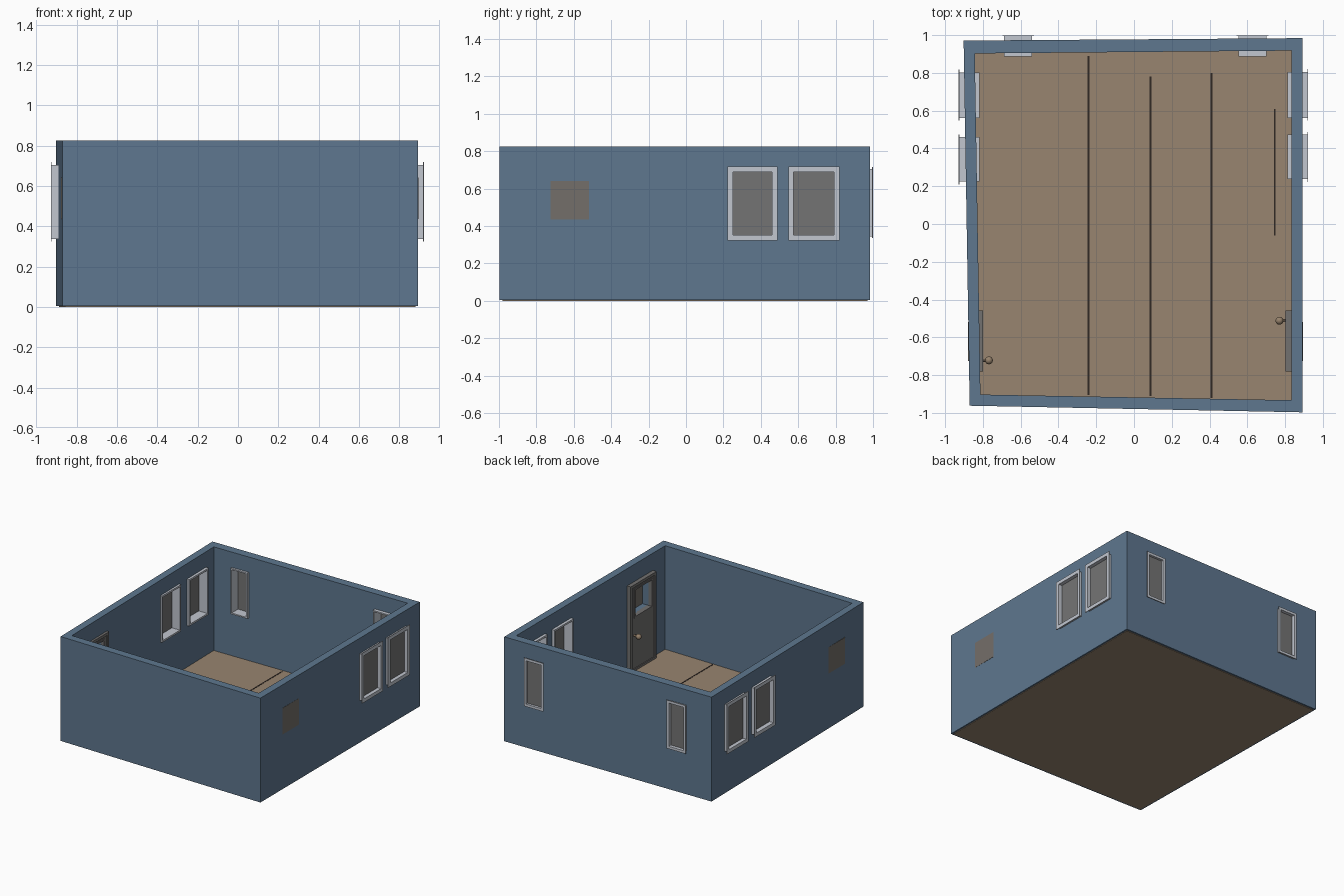
import bpy, bmesh

if "Cube" in bpy.data.objects:
    bpy.data.objects.remove(bpy.data.objects["Cube"])


def material(name, r, g, b):
    lin = [((c / 255 + 0.055) / 1.055) ** 2.4 for c in (r, g, b)]
    m = bpy.data.materials.new(name)
    m.diffuse_color = (*lin, 1)
    m.use_nodes = True
    m.node_tree.nodes["Principled BSDF"].inputs["Base Color"].default_value = m.diffuse_color
    return m


BLUE = material("blue_wall", 94, 119, 143)
FLOOR = material("tan_floor", 152, 133, 112)
FRAME = material("pale_grey_frame", 194, 199, 208)
GLASS = material("grey_glass", 116, 116, 116)
DOOR = material("grey_door", 114, 113, 112)
PANE = material("brown_grey_pane", 116, 111, 106)
KNOB = material("tan_knob", 150, 130, 108)
SEAM = material("dark_seam", 48, 40, 36)


def finish(name, bm, mat):
    bmesh.ops.recalc_face_normals(bm, faces=bm.faces)
    me = bpy.data.meshes.new(name)
    bm.to_mesh(me)
    bm.free()
    ob = bpy.data.objects.new(name, me)
    bpy.context.collection.objects.link(ob)
    if mat:
        me.materials.append(mat)
    return ob


def put(axis, u, n, z):
    # u runs along the wall, n is the coordinate across it
    return (n, u, z) if axis == "x" else (u, n, z)


def skin(bm, loops):
    # closed tube of four-point loops
    vs = [[bm.verts.new(p) for p in lp] for lp in loops]
    for a, b in zip(vs, vs[1:] + vs[:1]):
        for i in range(4):
            j = (i + 1) % 4
            bm.faces.new((a[i], a[j], b[j], b[i]))


def rect(axis, u0, u1, z0, z1, n, t=0.0):
    return [put(axis, u, n, z) for u, z in ((u0 + t, z0 + t), (u1 - t, z0 + t),
                                            (u1 - t, z1 - t), (u0 + t, z1 - t))]


def ring(bm, axis, u0, u1, z0, z1, n0, n1, t):
    skin(bm, [rect(axis, u0, u1, z0, z1, n0), rect(axis, u0, u1, z0, z1, n1),
              rect(axis, u0, u1, z0, z1, n1, t), rect(axis, u0, u1, z0, z1, n0, t)])


def box(bm, axis, u0, u1, z0, z1, n0, n1):
    a = [bm.verts.new(p) for p in rect(axis, u0, u1, z0, z1, n0)]
    b = [bm.verts.new(p) for p in rect(axis, u0, u1, z0, z1, n1)]
    bm.faces.new(a)
    bm.faces.new(b)
    for i in range(4):
        j = (i + 1) % 4
        bm.faces.new((a[i], a[j], b[j], b[i]))


def cut(ob, cutter):
    mod = ob.modifiers.new("cut", "BOOLEAN")
    mod.object = cutter
    mod.solver = "EXACT"
    bpy.context.view_layer.update()
    dg = bpy.context.evaluated_depsgraph_get()
    me = bpy.data.meshes.new_from_object(ob.evaluated_get(dg))
    ob.modifiers.clear()
    ob.data = me


# Slightly irregular four-sided wall ring
outer = [(-0.902, 0.971), (0.893, 0.984), (0.893, -0.997), (-0.87, -0.962)]
inner = [(-0.843, 0.903), (0.834, 0.918), (0.834, -0.933), (-0.813, -0.903)]
Z0, Z1 = 0.004, 0.825
bm = bmesh.new()
skin(bm, [[(x, y, z) for x, y in lp] for lp, z in
          ((outer, Z0), (outer, Z1), (inner, Z1), (inner, Z0))])
walls = finish("walls", bm, BLUE)

# Floor slab, just inside the outer wall faces
bm = bmesh.new()
low = [bm.verts.new((x * 0.985, y * 0.985, 0)) for x, y in outer]
top = [bm.verts.new((x * 0.985, y * 0.985, 0.01)) for x, y in outer]
bm.faces.new(low)
bm.faces.new(top)
for i in range(4):
    j = (i + 1) % 4
    bm.faces.new((low[i], low[j], top[j], top[i]))
finish("floor", bm, FLOOR)

# Narrow dark seams in the floor
bm = bmesh.new()
for x, y0, y1 in ((-0.241, -0.905, 0.89), (0.087, -0.91, 0.78),
                  (0.41, -0.92, 0.80), (0.745, -0.06, 0.61)):
    box(bm, "x", y0, y1, 0.009, 0.0115, x - 0.005, x + 0.005)
finish("floor_seams", bm, SEAM)

# Windows: axis, flange range along wall, inner end, outer end, glass, z range, border
windows = [
    ("x", 0.548, 0.82, 0.812, 0.922, 0.893, 0.323, 0.718, 0.028),
    ("x", 0.223, 0.488, 0.812, 0.922, 0.893, 0.323, 0.718, 0.028),
    ("x", 0.548, 0.817, -0.818, -0.928, -0.899, 0.323, 0.718, 0.028),
    ("x", 0.210, 0.474, -0.818, -0.928, -0.893, 0.323, 0.718, 0.028),
    ("y", -0.697, -0.530, 0.888, 0.999, 0.973, 0.335, 0.715, 0.020),
    ("y", 0.542, 0.712, 0.888, 0.999, 0.980, 0.335, 0.715, 0.020),
]
cutter_bm = bmesh.new()
for i, (ax, u0, u1, ni, no, ng, z0, z1, t) in enumerate(windows, 1):
    s = 1 if no > 0 else -1
    h = t / 2
    bm = bmesh.new()
    ring(bm, ax, u0 + h, u1 - h, z0 + h, z1 - h, ni, no - s * 0.004, t - h)
    ring(bm, ax, u0, u1, z0, z1, no - s * 0.004, no, t)
    finish(f"window_frame_{i}", bm, FRAME)
    bm = bmesh.new()
    g = t - 0.004
    box(bm, ax, u0 + g, u1 - g, z0 + g, z1 - g, ng, ng - s * 0.006)
    finish(f"window_glass_{i}", bm, GLASS)
    c = t * 0.75
    box(cutter_bm, ax, u0 + c, u1 - c, z0 + c, z1 - c, s * 0.75, s * 1.1)

# Doors inside both side walls, each with a small window through the wall
DY0, DY1, DZ = -0.78, -0.458, 0.69
PY0, PY1, PZ0, PZ1 = -0.725, -0.518, 0.435, 0.642
for side, s, face, wall, out, ky in (("left", -1, 0.800, 0.830, 0.878, -0.722),
                                     ("right", 1, 0.802, 0.845, 0.8945, -0.512)):
    bm = bmesh.new()
    ring(bm, "x", DY0, DY1, 0.005, DZ, s * face, s * wall, 0.022)
    finish(side + "_door_frame", bm, DOOR)

    bm = bmesh.new()
    box(bm, "x", DY0 + 0.02, DY1 - 0.02, 0.01, DZ - 0.02, s * (face + 0.007), s * wall)
    leaf = finish(side + "_door_leaf", bm, DOOR)
    bm = bmesh.new()
    box(bm, "x", PY0, PY1, PZ0, PZ1, s * 0.7, s * 1.0)
    hole = finish("hole", bm, None)
    cut(leaf, hole)
    bpy.data.objects.remove(hole)
    box(cutter_bm, "x", PY0, PY1, PZ0, PZ1, s * 0.75, s * 1.0)

    bm = bmesh.new()
    ring(bm, "x", PY0 - 0.012, PY1 + 0.012, PZ0 - 0.012, PZ1 + 0.012,
         s * (face + 0.002), s * (face + 0.012), 0.012)
    finish(side + "_door_window_trim", bm, DOOR)

    bm = bmesh.new()
    box(bm, "x", PY0, PY1, PZ0, PZ1, s * out, s * (out - 0.008))
    finish(side + "_door_pane", bm, PANE)

    # Knob on a short spindle
    kx = s * (face - 0.032)
    bpy.ops.mesh.primitive_uv_sphere_add(segments=16, ring_count=10, radius=0.021,
                                         location=(kx, ky, 0.287))
    knob = bpy.context.object
    knob.name = side + "_door_knob"
    knob.data.materials.append(KNOB)
    bpy.ops.object.shade_smooth_by_angle()
    bpy.ops.mesh.primitive_cylinder_add(vertices=12, radius=0.008, depth=0.04,
                                        location=(s * (face - 0.01), ky, 0.287),
                                        rotation=(0, 1.570796, 0))
    spindle = bpy.context.object
    spindle.name = side + "_knob_spindle"
    spindle.data.materials.append(KNOB)
    bpy.ops.object.shade_smooth_by_angle()

# Open the walls for all windows
cutter = finish("wall_cutter", cutter_bm, None)
cut(walls, cutter)
bpy.data.objects.remove(cutter)
